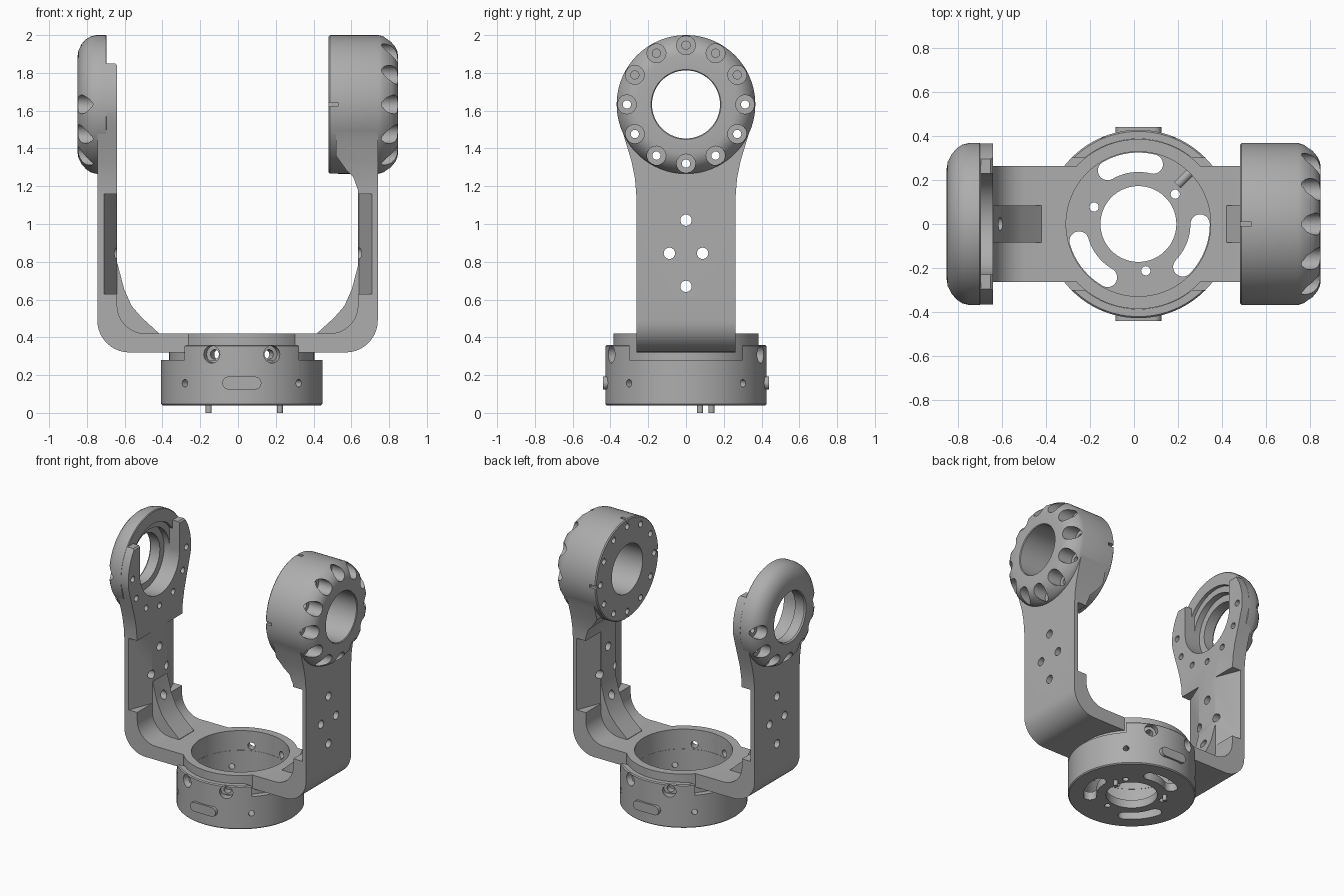
import bpy, bmesh
from math import sin, cos, pi, radians
from mathutils import Matrix

if "Cube" in bpy.data.objects:
    bpy.data.objects.remove(bpy.data.objects["Cube"])

metal = bpy.data.materials.new("satin_grey")
metal.use_nodes = True
GREY = (0.42, 0.42, 0.42, 1)
metal.diffuse_color = GREY
metal.node_tree.nodes["Principled BSDF"].inputs["Base Color"].default_value = GREY

HUB_X = 0.02      # centre of the base ring
HEAD_Z = 1.633    # height of the pivot axis
HEAD = (0, HEAD_Z)
HUB = (HUB_X, 0)


def place(axis, u, v, w):
    return {"X": (w, u, v), "Y": (u, w, v), "Z": (u, v, w)}[axis]


def finish(name, bm):
    bmesh.ops.recalc_face_normals(bm, faces=bm.faces)
    mesh = bpy.data.meshes.new(name)
    bm.to_mesh(mesh)
    bm.free()
    obj = bpy.data.objects.new(name, mesh)
    bpy.context.collection.objects.link(obj)
    return obj


def arc(centre, r, a0, a1, n=10):
    steps = [radians(a0 + (a1 - a0) * i / n) for i in range(n + 1)]
    return [(centre[0] + r * cos(a), centre[1] + r * sin(a)) for a in steps]


def prism(name, axis, pts, lo, hi):
    """Extrude a 2D outline along an axis."""
    bm = bmesh.new()
    ends = [[bm.verts.new(place(axis, u, v, w)) for u, v in pts] for w in (lo, hi)]
    for ring in ends:
        bm.faces.new(ring)
    for i in range(len(pts)):
        j = (i + 1) % len(pts)
        bm.faces.new((ends[0][i], ends[0][j], ends[1][j], ends[1][i]))
    return finish(name, bm)


def lathe(name, axis, centre, profile, n=96):
    """Turn a closed (radius, height) profile round an axis."""
    bm = bmesh.new()
    rings = []
    for k in range(n):
        a = 2 * pi * k / n
        rings.append([bm.verts.new(place(axis, centre[0] + r * cos(a), centre[1] + r * sin(a), w))
                      for r, w in profile])
    for k in range(n):
        p, q = rings[k], rings[(k + 1) % n]
        for i in range(len(profile)):
            j = (i + 1) % len(profile)
            bm.faces.new((p[i], p[j], q[j], q[i]))
    return finish(name, bm)


def rod(axis, centre, r, lo, hi, n=24):
    return prism("rod", axis, arc(centre, r, 0, 360 - 360 / n, n - 1), lo, hi)


def box(axis, u0, u1, v0, v1, lo, hi):
    return prism("box", axis, [(u0, v0), (u1, v0), (u1, v1), (u0, v1)], lo, hi)


def radial_rod(angle, z, r, lo, hi):
    obj = rod("X", (0, z), r, lo, hi)
    obj.data.transform(Matrix.Translation((HUB_X, 0, 0)) @ Matrix.Rotation(radians(angle), 4, "Z"))
    return obj


def combine(target, tool, op="DIFFERENCE"):
    mod = target.modifiers.new("shape", "BOOLEAN")
    mod.operation, mod.object, mod.solver = op, tool, "EXACT"
    bpy.context.view_layer.objects.active = target
    bpy.ops.object.modifier_apply(modifier=mod.name)
    bpy.data.objects.remove(tool)


# Fork: U outline seen from the front, trimmed by the flared arm outline from the side
u_shape = ([(-0.745, 1.85)] + arc((-0.575, 0.49), 0.17, 180, 270) + arc((0.57, 0.49), 0.17, 270, 360)
           + [(0.74, 1.99), (0.52, 1.99), (0.52, 1.36), (0.57, 1.29), (0.61, 1.25), (0.635, 1.18)]
           + arc((0.485, 0.57), 0.15, 0, -90) + arc((-0.49, 0.57), 0.15, 270, 180)
           + [(-0.64, 1.84), (-0.65, 1.85)])
fork = prism("fork_bracket", "Y", u_shape, -0.5, 0.5)
flare = [(0.262, 0.2), (0.262, 1.14), (0.27, 1.24), (0.288, 1.33), (0.318, 1.43), (0.345, 1.52)]
side = flare + arc(HEAD, 0.366, -8, 188, 60) + [(-y, z) for y, z in reversed(flare)]
combine(fork, prism("side", "X", side, -1, 1), "INTERSECT")

# Stiffening ribs in both inner corners
rib = [(0.66, 0.38), (0.66, 0.79), (0.638, 0.79), (0.603, 0.656), (0.563, 0.566),
       (0.51, 0.505), (0.42, 0.423), (0.42, 0.38)]
for s in (-1, 1):
    combine(fork, prism("rib", "Y", [(s * x, z) for x, z in rib], -0.085, 0.085), "UNION")

# Hub collar of the fork
combine(fork, rod("Z", HUB, 0.385, 0.275, 0.42, 96), "UNION")
combine(fork, rod("Z", HUB, 0.328, 0.1, 0.6, 96))

# Thick pivot housing on the left arm
housing = lathe("housing", "X", HEAD, [
    (0.18, 0.48), (0.36, 0.48), (0.367, 0.487), (0.367, 0.745), (0.36, 0.77), (0.335, 0.81),
    (0.31, 0.832), (0.285, 0.843), (0.26, 0.847), (0.185, 0.847), (0.18, 0.842)])
combine(fork, housing, "UNION")
combine(fork, rod("X", HEAD, 0.18, 0.4, 0.9, 96))

# Open cradle at the top of the right arm
combine(fork, rod("X", HEAD, 0.23, -0.8, -0.5, 64))
combine(fork, box("X", -0.229, 0.229, HEAD_Z, 2.1, -0.8, -0.5))

# Bevelled edges on the inside of both arms
bevel = [(0.71, 0.262), (0.64, 0.085), (0.58, 0.085), (0.58, 0.3), (0.725, 0.3)]
for sx in (-1, 1):
    for sy in (-1, 1):
        combine(fork, prism("bevel", "Z", [(sx * x, sy * y) for x, y in bevel], 0.63, 1.16))

# Mounting holes through both arms
for y, z in ((0, 1.02), (-0.088, 0.845), (0.088, 0.845), (0, 0.67)):
    combine(fork, rod("X", (y, z), 0.03, -1, 1))

# Thin pivot plate on the right arm
plate = lathe("pivot_plate", "X", HEAD, [
    (0.18, -0.84), (0.187, -0.85), (0.25, -0.85), (0.285, -0.845), (0.32, -0.828), (0.345, -0.805),
    (0.36, -0.78), (0.367, -0.75), (0.367, -0.70), (0.362, -0.695), (0.275, -0.695),
    (0.275, -0.72), (0.23, -0.72), (0.23, -0.765), (0.18, -0.765)])

# Bolt circles: all round the housing, lower half only on the plate
for k in range(12):
    a = radians(30 * k)
    at = (0.313 * cos(a), HEAD_Z + 0.313 * sin(a))
    combine(fork, rod("X", at, 0.05, 0.735, 1))
    combine(fork, rod("X", at, 0.022, 0.4, 0.8, 16))
    if k == 0 or k >= 6:
        combine(plate, rod("X", at, 0.05, -1, -0.765))
        combine(plate, rod("X", at, 0.022, -0.8, -0.5, 16))
        combine(fork, rod("X", at, 0.022, -0.8, -0.5, 16))

# Index notches on the housing rim
for s in (-1, 1):
    combine(fork, box("X", s * 0.345, s * 0.4, HEAD_Z - 0.011, HEAD_Z + 0.011, 0.4, 0.53))
    combine(fork, box("X", -0.011, 0.011, HEAD_Z + s * 0.345, HEAD_Z + s * 0.4, 0.4, 0.53))

# Base ring with floor, raised front and back collars
base = lathe("base_ring", "Z", HUB, [
    (0.172, 0.04), (0.42, 0.04), (0.427, 0.047), (0.427, 0.353), (0.42, 0.36), (0.386, 0.36),
    (0.386, 0.274), (0.328, 0.274), (0.328, 0.10), (0.172, 0.10)])
combine(base, box("X", -0.3, 0.3, 0.28, 0.5, -1, 1))

# Curved floor slots and floor holes
for mid in (98, 218, 338):
    ends = [arc(HUB, 0.28, mid + d, mid + d, 1)[0] for d in (-22, 22)]
    slot = (arc(HUB, 0.324, mid - 22, mid + 22) + arc(ends[1], 0.044, mid + 22, mid + 202)[1:]
            + arc(HUB, 0.236, mid + 22, mid - 22)[1:] + arc(ends[0], 0.044, mid + 158, mid + 338)[1:-1])
    combine(base, prism("slot", "Z", slot, 0, 0.2))
    combine(base, rod("Z", arc(HUB, 0.215, mid + 61, mid + 61, 1)[0], 0.021, 0, 0.2, 16))

# Side screws: countersunk in the collar, small ones in the wall
for front in (-90, 90):
    for d in (-22, 22):
        combine(base, radial_rod(front + d, 0.31, 0.046, 0.375, 0.6))
        combine(fork, radial_rod(front + d, 0.31, 0.025, 0.25, 0.5))
    for d in (-45, 45):
        combine(base, radial_rod(front + d, 0.157, 0.02, 0.25, 0.5))

# Rounded pads on the front and back
for label, y in (("front", -0.42), ("back", 0.42)):
    pill = (arc((HUB_X + 0.07, 0.158), 0.034, -90, 90) + arc((HUB_X - 0.07, 0.158), 0.034, 90, 270))
    prism(label + "_pad", "Y", pill, y - 0.02, y + 0.02)

# Locating pins under the floor
for label, at in (("right", (-0.155, 0.135)), ("left", (0.222, 0.075))):
    rod("Z", at, 0.016, 0, 0.06, 16).name = label + "_pin"

# Colour and shading
for obj in bpy.context.scene.objects:
    if obj.type == "MESH":
        obj.data.materials.clear()
        obj.data.materials.append(metal)
        bpy.ops.object.select_all(action="DESELECT")
        obj.select_set(True)
        bpy.context.view_layer.objects.active = obj
        bpy.ops.object.shade_smooth_by_angle(angle=radians(30))
